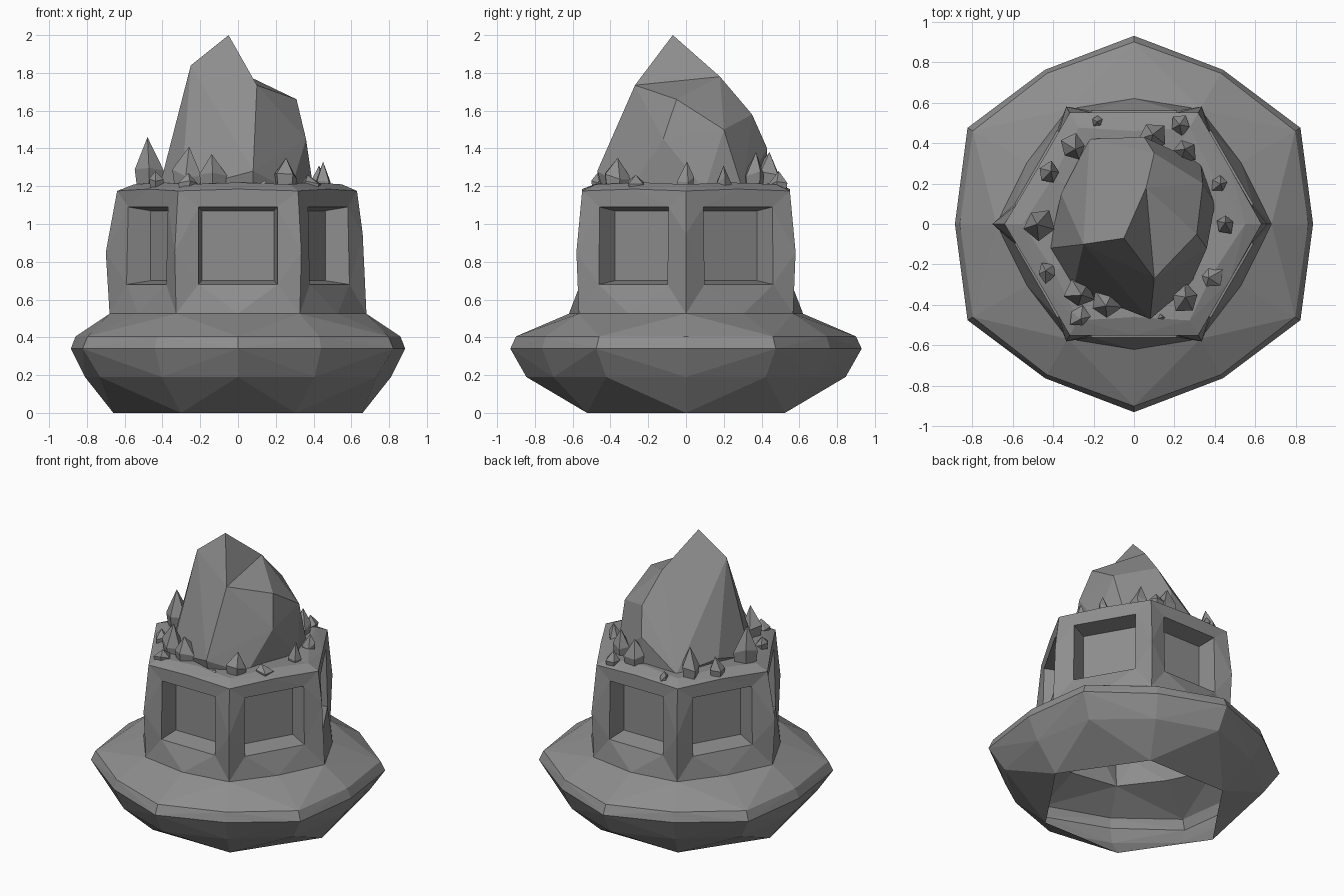
import bpy, bmesh, math, random
from mathutils import Vector

if "Cube" in bpy.data.objects:
    bpy.data.objects.remove(bpy.data.objects["Cube"])

random.seed(4)
stone = bpy.data.materials.new("grey_stone")
stone.diffuse_color = (0.27, 0.27, 0.27, 1)
stone.use_nodes = True
stone.node_tree.nodes["Principled BSDF"].inputs["Base Color"].default_value = stone.diffuse_color


def finish(bm, name):
    bmesh.ops.recalc_face_normals(bm, faces=bm.faces)
    me = bpy.data.meshes.new(name)
    bm.to_mesh(me)
    bm.free()
    me.materials.append(stone)
    ob = bpy.data.objects.new(name, me)
    bpy.context.scene.collection.objects.link(ob)
    return ob


def polar(r, deg, z):
    a = math.radians(deg)
    return Vector((r * math.cos(a), r * math.sin(a), z))


def bridge(bm, a, b, flip=False):
    # triangles between two rings, diagonals mirrored about every second vertex
    n = len(a)
    for i in range(n):
        j = (i + 1) % n
        if (i % 2 == 1) != flip:
            bm.faces.new((a[i], a[j], b[j]))
            bm.faces.new((a[i], b[j], b[i]))
        else:
            bm.faces.new((a[i], a[j], b[i]))
            bm.faces.new((a[j], b[j], b[i]))


# Flared boulder base, open underneath.
# z, radius on the x axis, other corners, mid-sides, mid-sides on the y axis
bm = bmesh.new()
rings = []
for z, rx, rc, rm, ry in ((0, .66, .605, .545, .522), (.19, .81, .81, .845, .845),
                          (.34, .885, .88, .95, .93), (.405, .86, .86, .92, .90),
                          (.525, .68, .655, .61, .62)):
    ring = []
    for i in range(12):
        r = (ry if i % 6 == 3 else rm) if i % 2 else (rx if i % 6 == 0 else rc)
        ring.append(bm.verts.new(polar(r, i * 30, z)))
    rings.append(ring)
for k in range(4):
    bridge(bm, rings[k], rings[k + 1], flip=k < 2)
finish(bm, "boulder_base")


# Corner columns of the tower: bottom, belly and top
def column(deg):
    deg %= 360
    spec = {0: ((.68, .525), (.66, .95), (.63, 1.175)),
            180: ((.68, .525), (.70, .85), (.64, 1.175))}.get(
        deg, ((.655, .525), (.67, .85), (.635, 1.175)))
    return [polar(r, deg, z) for r, z in spec]


# Six-sided tower wall with a recessed window on every side
bm = bmesh.new()
for k in range(6):
    c = k * 60 + 30
    out, side = polar(1, c, 0), polar(1, c + 90, 0)

    def at(u, d, z):
        return bm.verts.new(side * u + out * d + Vector((0, 0, z)))

    a = [bm.verts.new(v) for v in column(c - 30)]
    b = [bm.verts.new(v) for v in column(c + 30)]
    m0, m2 = at(0, .62 if k % 3 == 1 else .61, .525), at(0, .55, 1.185)
    w = [at(-.21, .56, .68), at(.21, .56, .68), at(.21, .55, 1.09), at(-.21, .55, 1.09)]
    p = [at(-.19, .425, .70), at(.19, .425, .70), at(.19, .425, 1.07), at(-.19, .425, 1.07)]
    for f in ((a[0], m0, w[0]), (m0, w[1], w[0]), (m0, b[0], w[1]),
              (a[0], w[0], a[1]), (a[1], w[0], w[3]), (a[1], w[3], a[2]),
              (b[0], b[1], w[1]), (b[1], w[2], w[1]), (b[1], b[2], w[2]),
              (a[2], w[3], m2), (w[3], w[2], m2), (w[2], b[2], m2)):
        bm.faces.new(f)
    for i in range(4):
        j = (i + 1) % 4
        bm.faces.new((w[i], w[j], p[j], p[i]))
    bm.faces.new(p)
bmesh.ops.remove_doubles(bm, verts=bm.verts, dist=.001)
finish(bm, "tower_wall")

# Sloped rim and roof
bm = bmesh.new()
outer = [bm.verts.new(polar(.55, i * 30, 1.185) if i % 2 else column(i * 30)[2])
         for i in range(12)]
inner = [bm.verts.new(polar(.46 if i % 2 else .55, i * 30, 1.22 if i % 2 else 1.21))
         for i in range(12)]
bridge(bm, outer, inner)
top = bm.verts.new((0, 0, 1.2))
for i in range(12):
    bm.faces.new((inner[i], inner[(i + 1) % 12], top))
finish(bm, "roof_rim")

# Large faceted peak
peak = [(-.05, -.07, 2), (.06, .18, 1.78), (.1, -.27, 1.735), (-.25, -.1, 1.84),
        (.31, -.05, 1.66), (.34, .2, 1.5), (.1, .35, 1.58), (.36, -.12, 1.45),
        (.4, .1, 1.18), (.33, .3, 1.18), (.05, .43, 1.4), (-.22, .42, 1.2),
        (.08, -.47, 1.28), (-.3, -.32, 1.18), (-.42, -.12, 1.18), (-.36, .15, 1.25),
        (.28, -.3, 1.18), (.08, -.44, 1.18), (.05, .43, 1.18)]
bm = bmesh.new()
pv = [bm.verts.new(v) for v in peak]
bmesh.ops.convex_hull(bm, input=bm.verts)
# fold a shelf into the shoulder by swapping the edge from tip to shoulder
fold = bm.edges.get((pv[0], pv[4]))
if fold:
    ends = {v for f in fold.link_faces for v in f.verts}
    if ends == {pv[0], pv[4], pv[1], pv[2]}:
        bmesh.utils.edge_rotate(fold, True)
finish(bm, "peak")

# Small pointed stones around the peak: x, y, radius, tip height
stones = [(-.18, .51, .03, 1.25), (-.3, .38, .065, 1.40), (.09, .43, .08, 1.38),
          (.23, .49, .055, 1.28), (.25, .36, .065, 1.38), (-.42, .25, .06, 1.32),
          (-.47, 0, .075, 1.46), (.42, .2, .045, 1.31), (.45, 0, .05, 1.33),
          (.38, -.26, .06, 1.26), (.25, -.37, .075, 1.35), (.14, -.46, .02, 1.23),
          (-.43, -.24, .05, 1.28), (-.27, -.34, .075, 1.41), (-.14, -.39, .08, 1.37),
          (-.27, -.46, .055, 1.27)]
for x, y, r, tip in stones:
    bm = bmesh.new()
    turn = random.uniform(0, 72)
    belly = 1.18 + (tip - 1.18) * .4
    low, mid = [], []
    for i in range(5):
        q = r * random.uniform(.8, 1.15)
        low.append(bm.verts.new(polar(q * .8, turn + i * 72, 1.17) + Vector((x, y, 0))))
        mid.append(bm.verts.new(polar(q, turn + i * 72, belly + random.uniform(-.02, .02))
                                + Vector((x, y, 0))))
    cap = bm.verts.new((x + random.uniform(-.2, .2) * r, y + random.uniform(-.2, .2) * r, tip))
    for i in range(5):
        j = (i + 1) % 5
        bm.faces.new((low[i], low[j], mid[j], mid[i]))
        bm.faces.new((mid[i], mid[j], cap))
    bm.faces.new(low)
    finish(bm, "small_stone")
